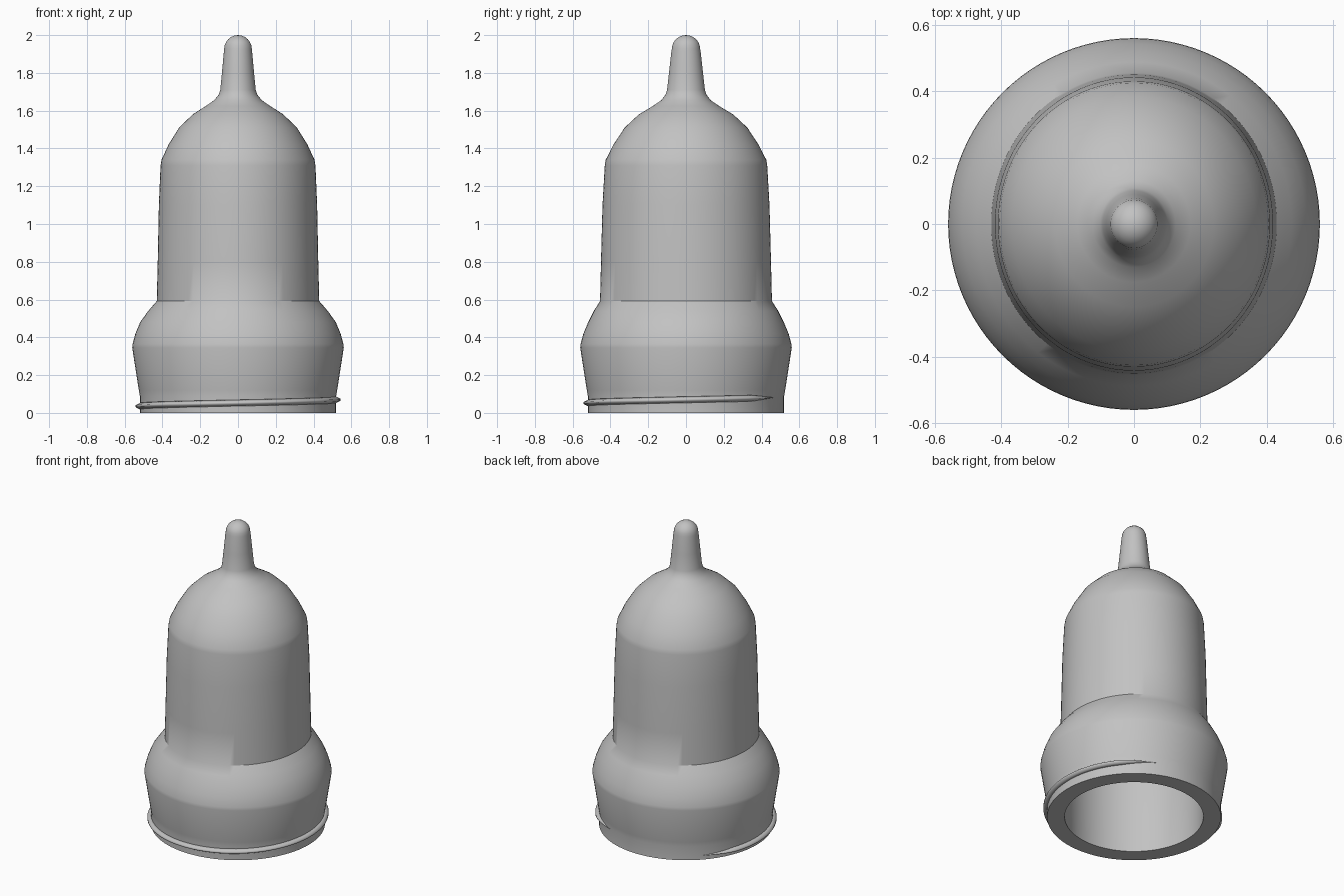
import bpy
import bmesh
from math import sin, cos, pi, radians

cube = bpy.data.objects.get("Cube")
if cube:
    bpy.data.objects.remove(cube, do_unlink=True)

rubber = bpy.data.materials.new("grey rubber")
rubber.use_nodes = True
GREY = (0.54, 0.54, 0.54, 1)
rubber.diffuse_color = GREY
rubber.node_tree.nodes["Principled BSDF"].inputs["Base Color"].default_value = GREY

SIDES = 96


def finish(bm, name):
    """Turn a bmesh into a smooth shaded object."""
    bmesh.ops.recalc_face_normals(bm, faces=bm.faces)
    for face in bm.faces:
        face.smooth = True
    mesh = bpy.data.meshes.new(name)
    bm.to_mesh(mesh)
    bm.free()
    mesh.materials.append(rubber)
    obj = bpy.data.objects.new(name, mesh)
    bpy.context.collection.objects.link(obj)
    return obj


def bridge(bm, a, b, closed=True):
    """Join two rows of vertices with quads."""
    n = len(a)
    for i in range(n if closed else n - 1):
        j = (i + 1) % n
        bm.faces.new((a[i], a[j], b[j], b[i]))


# Sections (x radius, y radius, height): inner wall, round collar, oval body, teat
cavity = [(.36, .38, 1.3), (.37, .39, .62), (.42, .42, .4), (.415, .415, 0)]
collar = [(.52, .52, 0), (.52, .52, .09), (.525, .525, .12), (.56, .56, .345),
          (.558, .558, .365), (.543, .543, .42), (.518, .518, .48), (.475, .488, .54)]
body = [(.43, .455, .592), (.425, .45, .8), (.419, .442, 1.1), (.41, .43, 1.31),
        (.405, .425, 1.34), (.368, .384, 1.42), (.312, .325, 1.51), (.24, .25, 1.58),
        (.17, .175, 1.625), (.125, .13, 1.656), (.102, .108, 1.685)]
teat = [(.094, .1, 1.71), (.084, .089, 1.81), (.075, .078, 1.91)]
tip = [(.073 * cos(t * pi / 12), .075 * cos(t * pi / 12), 1.927 + .073 * sin(t * pi / 12))
       for t in range(6)]

bm = bmesh.new()
rows = []
for rx, ry, z in cavity + collar + body + teat + tip:
    rows.append([bm.verts.new((rx * cos(2 * pi * i / SIDES), ry * sin(2 * pi * i / SIDES), z))
                 for i in range(SIDES)])
for low, high in zip(rows, rows[1:]):
    bridge(bm, low, high)

# Close the teat and the ceiling of the cavity
for row, z in ((rows[-1], 2.0), (rows[0], 1.48)):
    pole = bm.verts.new((0, 0, z))
    for i in range(SIDES):
        bm.faces.new((row[i], row[(i + 1) % SIDES], pole))

# Crisp rims at the foot, and a shoulder crease on the two narrow sides
for edge in bm.edges:
    a, b = (v.co for v in edge.verts)
    if abs(a.z - b.z) > 1e-5:
        continue
    if a.z < .001:
        edge.smooth = False
    elif abs(a.z - body[0][2]) < .001 and abs(a.x) > .6 * abs(a.y):
        edge.smooth = False
finish(bm, "liner_body")

# Single rising thread around the foot, tapering out at both ends
bm = bmesh.new()
STEPS = 120
sections = []
for i in range(STEPS + 1):
    t = i / STEPS
    angle = radians(135 + 290 * t)
    z = .027 + .055 * t
    fade = max(.02, min(1, t / .08, (1 - t) / .08))
    sections.append([bm.verts.new((r * cos(angle), r * sin(angle), z + dz * fade))
                     for r, dz in ((.51, -.022), (.52 + .022 * fade, -.005),
                                   (.52 + .022 * fade, .005), (.51, .022))])
for a, b in zip(sections, sections[1:]):
    bridge(bm, a, b)
bm.faces.new(sections[0])
bm.faces.new(sections[-1])
for edge in bm.edges:
    if edge.is_manifold and edge.calc_face_angle() > radians(35):
        edge.smooth = False
finish(bm, "collar_thread")
